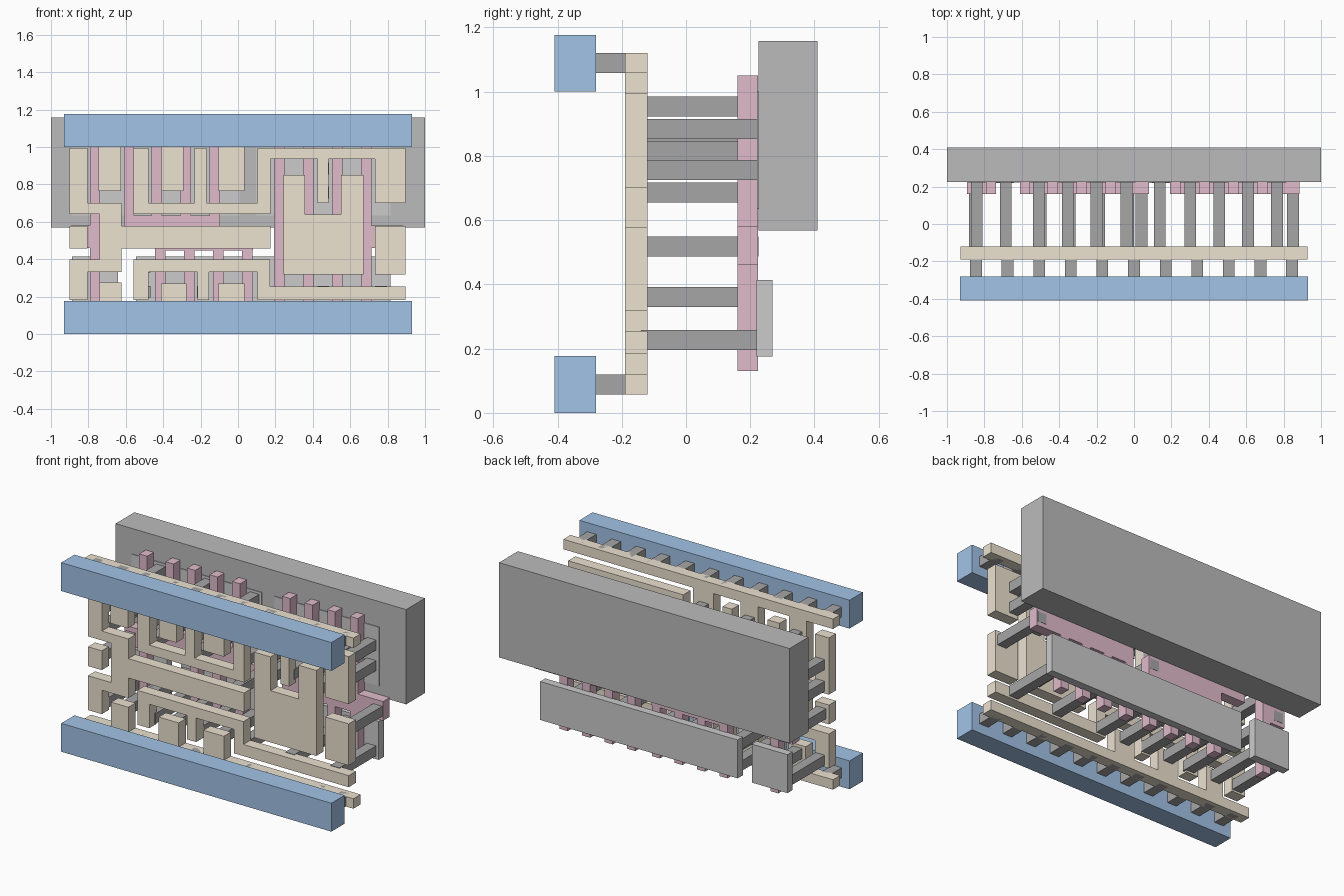
import bpy, bmesh


def material(name, r, g, b):
    m = bpy.data.materials.new(name)
    m.diffuse_color = (r, g, b, 1)
    return m


BLUE = material("metal_blue", 0.36, 0.55, 0.80)
TAN = material("tan", 0.84, 0.76, 0.63)
PINK = material("pink", 0.75, 0.50, 0.60)
DARK = material("dark_grey", 0.38, 0.38, 0.38)
MID = material("mid_grey", 0.50, 0.50, 0.50)
LIGHT = material("light_grey", 0.62, 0.62, 0.62)


def plate(name, rects, y0, y1, mat):
    """Union of (x0, x1, z0, z1) rectangles, given thickness from y0 to y1."""
    xs = sorted({v for r in rects for v in r[:2]})
    zs = sorted({v for r in rects for v in r[2:]})
    cells = set()
    for i in range(len(xs) - 1):
        for k in range(len(zs) - 1):
            cx, cz = (xs[i] + xs[i + 1]) / 2, (zs[k] + zs[k + 1]) / 2
            if any(a < cx < b and c < cz < d for a, b, c, d in rects):
                cells.add((i, k))
    bm = bmesh.new()

    def quad(*pts):
        bm.faces.new([bm.verts.new(p) for p in pts])

    for i, k in cells:
        a, b, c, d = xs[i], xs[i + 1], zs[k], zs[k + 1]
        ring = [(a, c), (b, c), (b, d), (a, d)]
        quad(*[(x, y0, z) for x, z in ring])
        quad(*[(x, y1, z) for x, z in reversed(ring)])
        for n, (di, dk) in enumerate([(0, -1), (1, 0), (0, 1), (-1, 0)]):
            if (i + di, k + dk) not in cells:
                (px, pz), (qx, qz) = ring[n], ring[(n + 1) % 4]
                quad((px, y0, pz), (px, y1, pz), (qx, y1, qz), (qx, y0, qz))
    bmesh.ops.remove_doubles(bm, verts=bm.verts, dist=1e-5)
    bmesh.ops.recalc_face_normals(bm, faces=bm.faces)
    bmesh.ops.dissolve_limit(bm, angle_limit=0.01, verts=bm.verts, edges=bm.edges)
    me = bpy.data.meshes.new(name)
    bm.to_mesh(me)
    bm.free()
    me.materials.append(mat)
    ob = bpy.data.objects.new(name, me)
    bpy.context.collection.objects.link(ob)
    return ob


# Backing well and the diffusion strips
plate("well_block", [(-1, 1, 0.568, 1.158)], 0.225, 0.41, MID)
plate("lower_strip_short", [(-0.888, -0.642, 0.175, 0.414)], 0.22, 0.27, LIGHT)
plate("lower_strip_long", [(-0.545, 0.815, 0.175, 0.414)], 0.22, 0.27, LIGHT)
plate("upper_strip_left", [(-0.888, 0.008, 0.634, 1.0)], 0.221, 0.27, LIGHT)
plate("upper_strip_right", [(0.095, 0.815, 0.634, 1.0)], 0.221, 0.27, LIGHT)

# Gate fingers with their connecting bars
H = 0.0275
PY = (0.16, 0.2245)
plate("gate_single", [(-0.765 - H, -0.765 + H, 0.13, 1.05), (-0.892, -0.765 + H, 0.46, 0.58)], *PY, PINK)
left = [(-0.61, -0.098, 0.52, 0.634), (-0.442, 0.08, 0.445, 0.57)]
left += [(x - H, x + H, 0.53, 1.05) for x in (-0.583, -0.435, -0.28, -0.125)]
left += [(x - H, x + H, 0.13, 0.50) for x in (-0.415, -0.26, -0.105, 0.05)]
plate("gate_comb_left", left, *PY, PINK)
right = [(0.22 - H, 0.886, 0.46, 0.58)]
right += [(x - H, x + H, 0.13, 1.05) for x in (0.22, 0.375, 0.53, 0.685)]
plate("gate_comb_right", right, *PY, PINK)

# Local wiring layer
LY = (-0.19, -0.12)
plate("wire_top_rail", [(-0.928, 0.928, 1.058, 1.12),
                        (-0.745, -0.625, 0.765, 1.08), (-0.41, -0.292, 0.765, 1.08),
                        (-0.105, 0.035, 0.765, 1.08)], *LY, TAN)
plate("wire_bottom_rail", [(-0.928, 0.928, 0.058, 0.12),
                           (-0.74, -0.622, 0.1, 0.275), (-0.413, -0.275, 0.1, 0.27),
                           (-0.105, 0.035, 0.1, 0.27)], *LY, TAN)
plate("wire_input_pad", [(-0.90, -0.805, 0.457, 0.577)], *LY, TAN)
plate("wire_left_cross", [(-0.90, -0.805, 0.642, 0.995), (-0.90, -0.622, 0.642, 0.70),
                          (-0.74, -0.622, 0.332, 0.70), (-0.90, -0.622, 0.332, 0.397),
                          (-0.90, -0.805, 0.183, 0.397), (-0.74, 0.175, 0.457, 0.577)], *LY, TAN)
plate("wire_upper_comb", [(-0.56, -0.478, 0.642, 0.995), (-0.56, 0.175, 0.642, 0.70),
                          (-0.232, -0.168, 0.642, 0.995), (0.103, 0.175, 0.642, 0.995),
                          (0.103, 0.895, 0.935, 0.995), (0.425, 0.485, 0.70, 0.995),
                          (0.733, 0.895, 0.70, 0.995)], *LY, TAN)
plate("wire_lower_comb", [(-0.56, -0.478, 0.183, 0.397), (-0.56, 0.17, 0.332, 0.397),
                          (-0.217, -0.155, 0.183, 0.397), (0.105, 0.17, 0.183, 0.397),
                          (0.105, 0.895, 0.183, 0.255)], *LY, TAN)
plate("wire_output_block", [(0.243, 0.672, 0.318, 0.64), (0.243, 0.357, 0.318, 0.85),
                            (0.55, 0.672, 0.318, 0.85)], *LY, TAN)
plate("wire_right_pad", [(0.733, 0.895, 0.318, 0.577)], *LY, TAN)

# Long pegs from wiring to the back layers: x position -> bottom heights
S = 0.0625
pegs = [(-0.84, (0.195, 0.655, 0.79)), (-0.685, (0.195, 0.79, 0.922)),
        (-0.51, (0.655, 0.79)), (-0.50, (0.195, 0.33)), (-0.355, (0.79, 0.922)),
        (-0.345, (0.195,)), (-0.20, (0.655, 0.79)), (-0.187, (0.195,)),
        (-0.04, (0.79, 0.922)), (-0.03, (0.195,)), (0.138, (0.195, 0.725, 0.853)),
        (0.30, (0.33, 0.655, 0.782)), (0.455, (0.195, 0.725, 0.853)),
        (0.61, (0.33, 0.655, 0.782)), (0.765, (0.195, 0.725, 0.853)),
        (-0.85, (0.487,)), (0.04, (0.487,)), (0.85, (0.487,))]
for x, heights in pegs:
    for z in heights:
        plate("long_peg", [(x - S / 2, x + S / 2, z, z + S)], -0.14, 0.226, DARK)

# Power bars with their rows of short pegs
for label, z in (("bottom", 0.0), ("top", 1.0)):
    plate(label + "_power_bar", [(-0.93, 0.93, z, z + 0.1765)], -0.41, -0.28, BLUE)
    for i in range(11):
        x = -0.845 + 0.169 * i
        plate(label + "_short_peg", [(x - S / 2, x + S / 2, z + 0.058, z + 0.12)], -0.285, -0.145, DARK)
